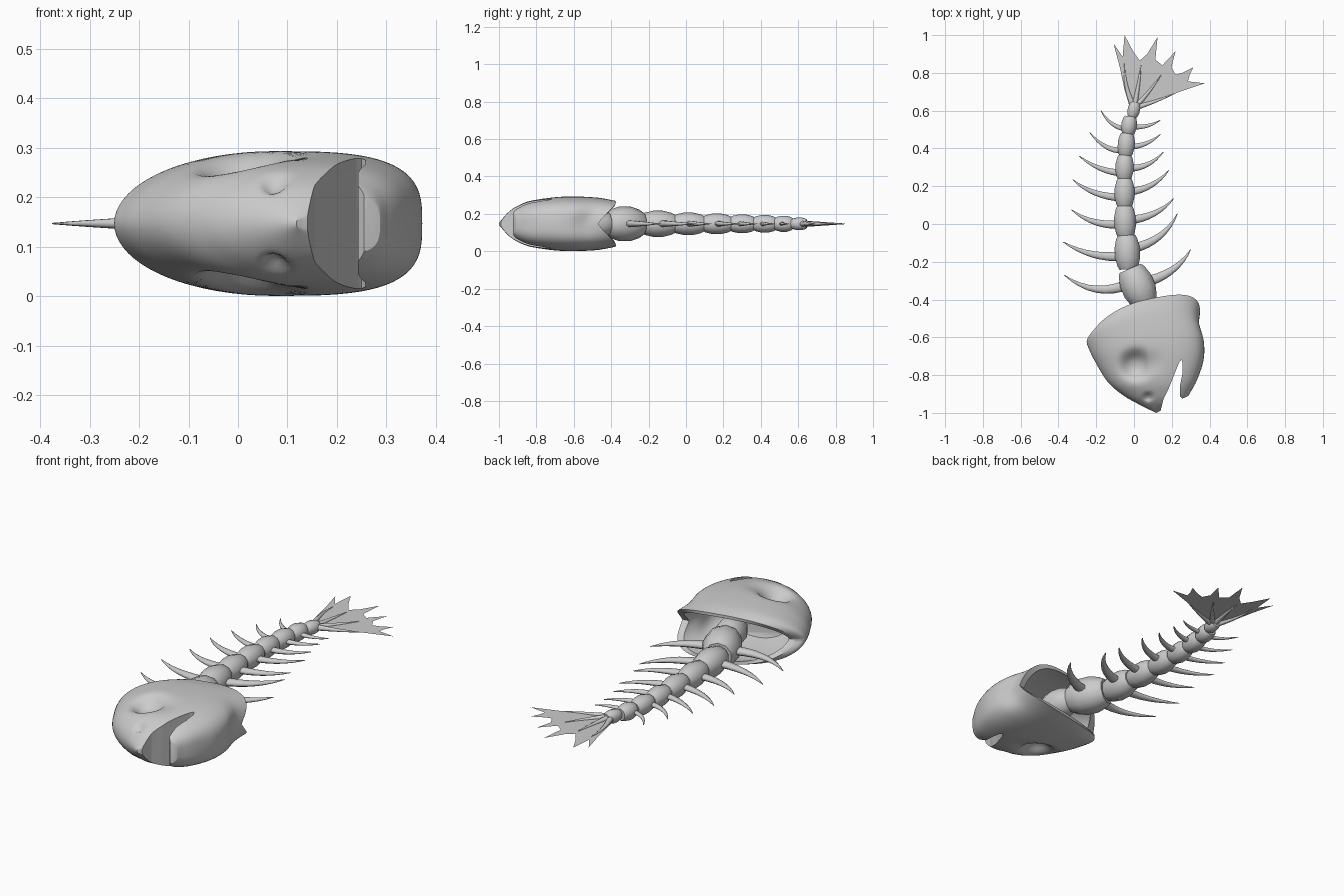
import bpy, bmesh, math
from mathutils import Vector

if "Cube" in bpy.data.objects:
    bpy.data.objects.remove(bpy.data.objects["Cube"])

ZC = 0.147


def make(name, verts, faces, angle=40):
    me = bpy.data.meshes.new(name)
    bm = bmesh.new()
    vs = [bm.verts.new(v) for v in verts]
    for f in faces:
        bm.faces.new([vs[i] for i in f])
    bmesh.ops.recalc_face_normals(bm, faces=bm.faces)
    bm.to_mesh(me)
    bm.free()
    ob = bpy.data.objects.new(name, me)
    bpy.context.collection.objects.link(ob)
    smooth(ob, angle)
    return ob


def smooth(ob, angle):
    bpy.ops.object.select_all(action='DESELECT')
    ob.select_set(True)
    bpy.context.view_layer.objects.active = ob
    bpy.ops.object.shade_smooth_by_angle(angle=math.radians(angle))


def loft(name, rings, angle=40):
    n, m = len(rings[0]), len(rings)
    faces = [(i * n + j, i * n + (j + 1) % n, (i + 1) * n + (j + 1) % n, (i + 1) * n + j)
             for i in range(m - 1) for j in range(n)]
    faces += [tuple(range(n)), tuple(range((m - 1) * n, m * n))]
    return make(name, [v for r in rings for v in r], faces, angle)


def tube(name, pts, radii, sides=8, flat=1.0, angle=40):
    """Tapered tube along a path in the plane z = ZC."""
    pts = [Vector((p[0], p[1], ZC)) for p in pts]
    rings = []
    for i, (p, r) in enumerate(zip(pts, radii)):
        d = (pts[min(i + 1, len(pts) - 1)] - pts[max(i - 1, 0)]).normalized()
        side = Vector((d.y, -d.x, 0))
        rings.append([p + side * r * math.cos(a) + Vector((0, 0, r * flat * math.sin(a)))
                      for a in (2 * math.pi * (k + 0.5) / sides for k in range(sides))])
    return loft(name, rings, angle)


def arc(a, b, c, n=8):
    """Quadratic curve passing through a, b (middle) and c."""
    a, b, c = Vector(a), Vector(b), Vector(c)
    q = 2 * b - (a + c) / 2
    return [a * (1 - t) ** 2 + q * 2 * t * (1 - t) + c * t * t for t in (i / n for i in range(n + 1))]


# Head sections: dorsal x, y, ventral x, y, half thickness, backward bow
SEC = [(-.22, -.59, .350, -.47, .125, .13),
       (-.25, -.62, .345, -.54, .140, .10),
       (-.235, -.67, .370, -.63, .146, .06),
       (-.205, -.73, .368, -.72, .143, .03),
       (-.14, -.835, .340, -.81, .125, 0),
       (-.06, -.905, .305, -.88, .100, 0),
       (.03, -.957, .260, -.935, .065, 0),
       (.118, -1.0, .126, -.995, .008, 0)]


def section(t):
    i = min(int(t), len(SEC) - 2)
    f = t - i
    p = [SEC[max(0, min(len(SEC) - 1, i + k))] for k in (-1, 0, 1, 2)]
    return [.5 * (2 * b + (c - a) * f + (2 * a - 5 * b + 4 * c - d) * f * f
                  + (3 * b - a - 3 * c + d) * f ** 3) for a, b, c, d in zip(*p)]


def head_ring(t, scale=1.0, n=72):
    lx, ly, rx, ry, h, bow = section(t)
    ring = []
    for k in range(n):
        a = 2 * math.pi * k / n
        c, s = math.cos(a), math.sin(a)
        e = 2 / 3.2 if c > 0 else 1.0      # blunt jaw side, tapered crown side
        u = math.copysign(abs(c) ** e, c) * scale
        w = math.copysign(abs(s) ** e, s)
        x = (lx + rx) / 2 + (rx - lx) / 2 * u
        y = (ly + ry) / 2 + (ry - ly) / 2 * u + bow * abs(w) ** 1.2
        z = h * w * scale
        if scale == 1.0:                   # eye sockets and nostrils
            for ex, ey, er, dep in ((.01, -.745, .07, .06), (.075, -.915, .022, .02)):
                r = math.hypot(x - ex, y - ey) / er
                z -= math.copysign(min(abs(z) * .8, dep * math.exp(-r ** 3)), w)
        ring.append((x, y, ZC + z))
    return ring


# Head shell with a hollow back
inner = [head_ring(2.7 * (1 - i / 10), .6 + .28 * math.sin(math.pi / 2 * i / 10)) for i in range(11)]
outer = [head_ring(7 * i / 70) for i in range(71)]
head = loft("head", inner + outer, 50)

# Mouth opening
mouth = [(.13, -1.03), (.155, -.93), (.18, -.88), (.238, -.735), (.25, -.718), (.258, -.735),
         (.257, -.79), (.243, -.86), (.243, -.91), (.255, -.925), (.31, -.90), (.33, -1.03)]
cutter = loft("mouth_cutter", [[(x, y, z) for x, y in mouth] for z in (-.2, .5)])
cutter.hide_render = True
mod = head.modifiers.new("mouth", 'BOOLEAN')
mod.operation = 'DIFFERENCE'
mod.solver = 'EXACT'
mod.object = cutter
bpy.context.view_layer.objects.active = head
bpy.ops.object.modifier_apply(modifier="mouth")
bpy.data.objects.remove(cutter)
smooth(head, 50)

# Vertebrae: start, end, radius
VERT = [((.10, -.56), (.055, -.40), .075),
        ((.06, -.42), (-.02, -.235), .093),
        ((-.03, -.24), (-.04, -.06), .070),
        ((-.045, -.07), (-.05, .095), .060),
        ((-.05, .09), (-.05, .24), .055),
        ((-.052, .235), (-.048, .365), .050),
        ((-.046, .36), (-.036, .48), .047),
        ((-.032, .475), (-.02, .57), .043),
        ((-.01, .565), (.008, .645), .034)]
for i, (a, b, r) in enumerate(VERT):
    a, b = Vector(a), Vector(b)
    tube(f"vertebra_{i}", [a.lerp(b, t) for t in (0, .1, .35, .65, .9, 1)],
         [r * k for k in (.7, .84, 1, 1, .84, .7)], 10, 1.0, 45)

# Ribs: base, middle, tip for left and right of each pair
RIBS = [((-.02, -.315), (-.2, -.345), (-.37, -.27), (.05, -.31), (.2, -.245), (.3, -.135)),
        ((-.05, -.17), (-.22, -.16), (-.375, -.095), (-.01, -.13), (.135, -.065), (.23, .055)),
        ((-.06, 0), (-.205, .01), (-.33, .075), (-.03, .02), (.105, .055), (.21, .135)),
        ((-.06, .14), (-.205, .165), (-.325, .235), (-.03, .17), (.09, .205), (.185, .285)),
        ((-.06, .27), (-.18, .295), (-.29, .36), (-.03, .295), (.07, .315), (.155, .38)),
        ((-.06, .39), (-.15, .41), (-.235, .485), (-.03, .41), (.06, .425), (.14, .475)),
        ((-.04, .505), (-.115, .53), (-.175, .6), (-.01, .515), (.07, .52), (.14, .55))]
for i, p in enumerate(RIBS):
    r = .028 - .0025 * i
    for side, path in (("left", p[:3]), ("right", p[3:])):
        tube(f"rib_{side}_{i}", arc(*path), [r * (1 - (k / 8) ** 1.5) + .002 for k in range(9)], 8, .7, 60)

# Tail fin membrane
FIN = [(-.02, .61), (-.05, .71), (-.075, .83), (-.108, .955), (-.06, .885), (-.05, 1.0), (-.005, .915),
       (.03, .865), (.07, .90), (.125, .99), (.113, .87), (.15, .84), (.22, .915), (.198, .83),
       (.22, .79), (.255, .80), (.315, .83), (.295, .79), (.285, .755), (.375, .745), (.24, .70),
       (.14, .655), (.03, .62)]
make("tail_fin", [(x, y, ZC) for x, y in FIN], [tuple(range(len(FIN)))])

# Tail fin rays
for i, (mid, tip) in enumerate([((-.04, .73), (-.05, .85)), ((.022, .73), (.037, .84)),
                                ((.07, .69), (.145, .79)), ((.1, .645), (.215, .69))]):
    tube(f"tail_ray_{i}", arc((0, .615), mid, tip), [.016 * (1 - k / 8) + .002 for k in range(9)], 6, 1, 60)
